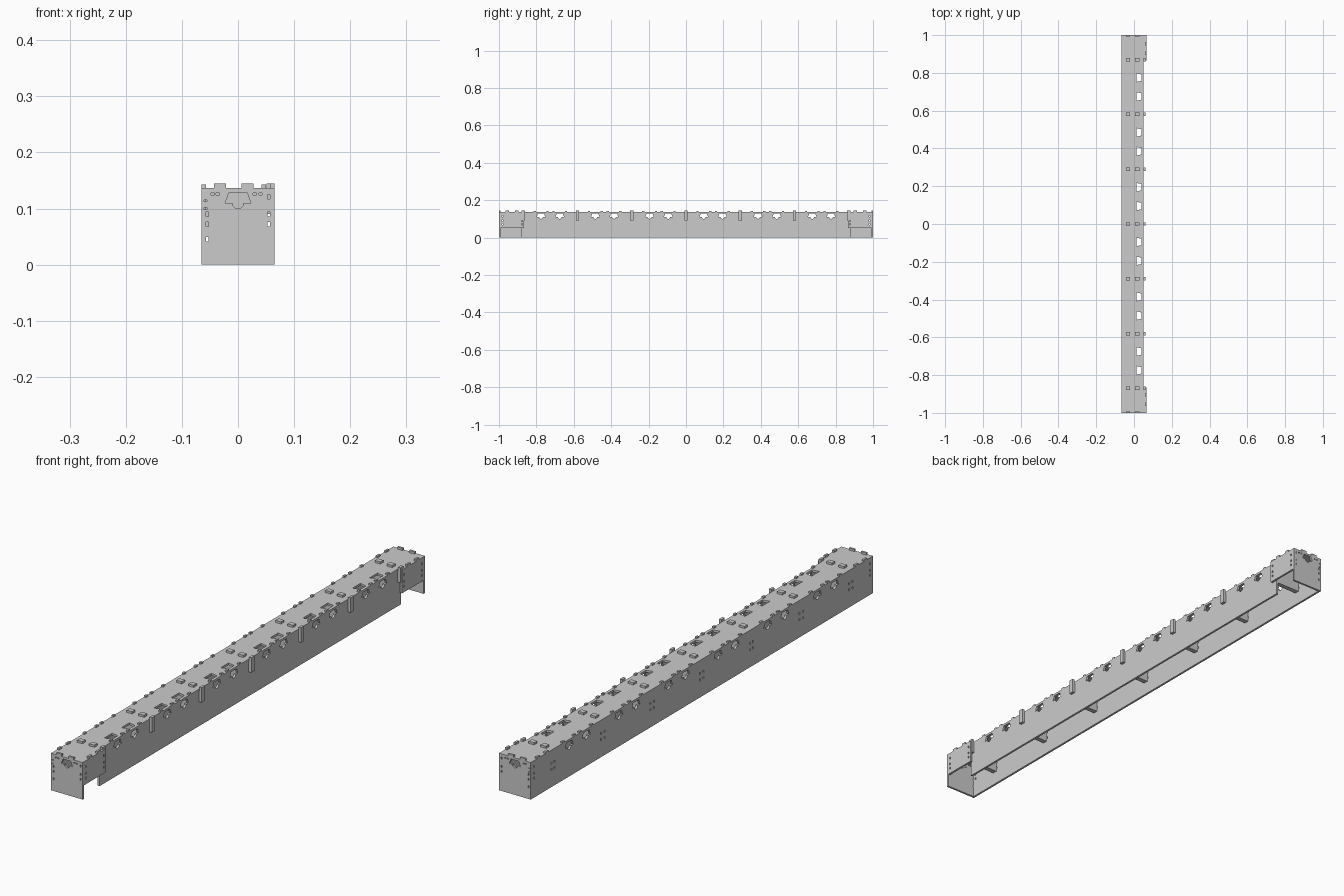
import bpy, bmesh, math
from mathutils import Vector

if "Cube" in bpy.data.objects:
    bpy.data.objects.remove(bpy.data.objects["Cube"])

T = 0.008            # sheet thickness
TOP = 0.137          # upper face of the lid
BOT = TOP - T        # lower face of the lid
RIBS = [0.29 * k for k in range(-3, 4)]
HOLES = [0.29 * k + 0.145 + d for k in range(-3, 3) for d in (-0.05, 0.05)]
AXES = {'x': lambda u, v, w: (w, u, v),
        'y': lambda u, v, w: (u, w, v),
        'z': lambda u, v, w: (u, v, w)}


def rect(u0, u1, v0, v1):
    return [(u0, v0), (u1, v0), (u1, v1), (u0, v1)]


def slot(u, v, du=0.003, dv=0.004):
    return rect(u - du, u + du, v - dv, v + dv)


def port(c):
    # connector opening: trapezoid with a half round notch beneath
    arc = [(c + 0.010 * math.cos(a), 0.110 + 0.010 * math.sin(a))
           for a in [math.pi + math.pi * i / 10 for i in range(11)]]
    return [(c - 0.016, 0.1285), (c - 0.023, 0.110)] + arc + \
           [(c + 0.023, 0.110), (c + 0.016, 0.1285)]


def panel(name, axis, lo, hi, outline, holes=(), boxes=()):
    # flat sheet with cut-outs, plus optional rectangular teeth
    cu = bpy.data.curves.new(name, 'CURVE')
    cu.dimensions = '2D'
    cu.fill_mode = 'BOTH'
    cu.extrude = (hi - lo) / 2
    for loop in [outline, *holes]:
        s = cu.splines.new('POLY')
        s.points.add(len(loop) - 1)
        for p, (u, v) in zip(s.points, loop):
            p.co = (u, v, 0, 1)
        s.use_cyclic_u = True
    tmp = bpy.data.objects.new(name + "_tmp", cu)
    bpy.context.collection.objects.link(tmp)
    bpy.context.view_layer.update()
    dg = bpy.context.evaluated_depsgraph_get()
    me = bpy.data.meshes.new_from_object(tmp.evaluated_get(dg))
    bpy.data.objects.remove(tmp)
    bm = bmesh.new()
    bm.from_mesh(me)
    bmesh.ops.remove_doubles(bm, verts=bm.verts, dist=1e-5)
    mid = (lo + hi) / 2
    for v in bm.verts:
        v.co = Vector(AXES[axis](v.co.x, v.co.y, v.co.z + mid))
    for u0, u1, v0, v1 in boxes:
        r = bmesh.ops.create_cube(bm, size=1)
        for v in r['verts']:
            v.co = Vector(AXES[axis]((u0 + u1) / 2 + v.co.x * (u1 - u0),
                                     (v0 + v1) / 2 + v.co.y * (v1 - v0),
                                     mid + v.co.z * (hi - lo)))
    bmesh.ops.recalc_face_normals(bm, faces=bm.faces)
    for f in bm.faces:
        f.smooth = False
    bm.to_mesh(me)
    bm.free()
    me.name = name
    me.materials.clear()
    ob = bpy.data.objects.new(name, me)
    bpy.context.collection.objects.link(ob)
    return ob


# lid: wider over the two end bays, connector openings along the right
lid = [(-0.065, -1), (0.065, -1), (0.065, -0.865), (0.05, -0.865),
       (0.05, 0.865), (0.065, 0.865), (0.065, 1), (-0.065, 1)]
panel("lid", 'z', BOT, TOP, lid,
      [[(0.012, y - 0.023), (0.039, y - 0.017), (0.039, y + 0.017), (0.012, y + 0.023)]
       for y in HOLES])

# long side walls with ports and teeth through the lid
teeth = [(y + d - 0.006, y + d + 0.006, BOT, 0.143)
         for y in HOLES for d in (-0.034, 0.034)]
end_teeth = [(s * y - 0.009, s * y + 0.009, BOT, 0.143)
             for s in (-1, 1) for y in (0.905, 0.955)]
ports = [port(y) for y in HOLES]
rib_slots = [slot(y + d, z) for y in RIBS for d in (-0.01, 0.01)
             for z in (0.065, 0.088)]
corner_slots = [slot(s * 0.982, z) for s in (-1, 1) for z in (0.072, 0.09, 0.115)]
panel("left_wall", 'x', -0.065, -0.065 + T, rect(-1 + T, 1 - T, 0, BOT),
      ports + rib_slots + corner_slots, teeth + end_teeth)
panel("right_wall", 'x', 0.042, 0.05, rect(-0.88, 0.88, 0, BOT), ports, teeth)

# short outer covers and full height plates at both ends
for s, tag in ((-1, "front"), (1, "back")):
    a, b = sorted((s * 0.865, s * (1 - T)))
    panel(tag + "_side_cover", 'x', 0.065 - T, 0.065, rect(a, b, 0.05, BOT),
          [slot(s * y, z) for y in (0.982, 0.876) for z in (0.072, 0.09, 0.115)],
          [(s * y - 0.009, s * y + 0.009, BOT, 0.145) for y in (0.905, 0.955)])
    a, b = sorted((s * (1 - T), s))
    holes = [slot(-0.055, z, 0.002) for z in (0.045, 0.072, 0.09)]
    holes += [slot(0.055, z, 0.002) for z in (0.072, 0.09, 0.121)]
    holes += [slot(-0.058, z, 0.003, 0.0015) for z in (0.1, 0.114)]
    holes += [slot(x, 0.126, 0.003, 0.002) for x in (-0.045, -0.036, 0.03, 0.04)]
    panel(tag + "_plate", 'y', a, b, rect(-0.065, 0.065, 0, BOT), holes + [port(0)],
          [(-0.043, -0.021, BOT, 0.145), (0.006, 0.028, BOT, 0.145)])

# cross ribs: lid tabs and a post projecting past the right wall
for i, y in enumerate(RIBS):
    panel(f"rib_{i + 1}", 'y', y - 0.009, y + 0.009,
          [(-0.058, 0.05), (0.043, 0.05), (0.043, 0.09), (0.061, 0.09),
           (0.061, 0.145), (0.051, 0.145), (0.051, BOT), (-0.058, BOT)],
          [slot(x, 0.122, 0.003, 0.002) for x in (-0.045, -0.036, 0.03)],
          [(-0.043, -0.021, BOT, 0.145), (0.006, 0.028, BOT, 0.145)])
